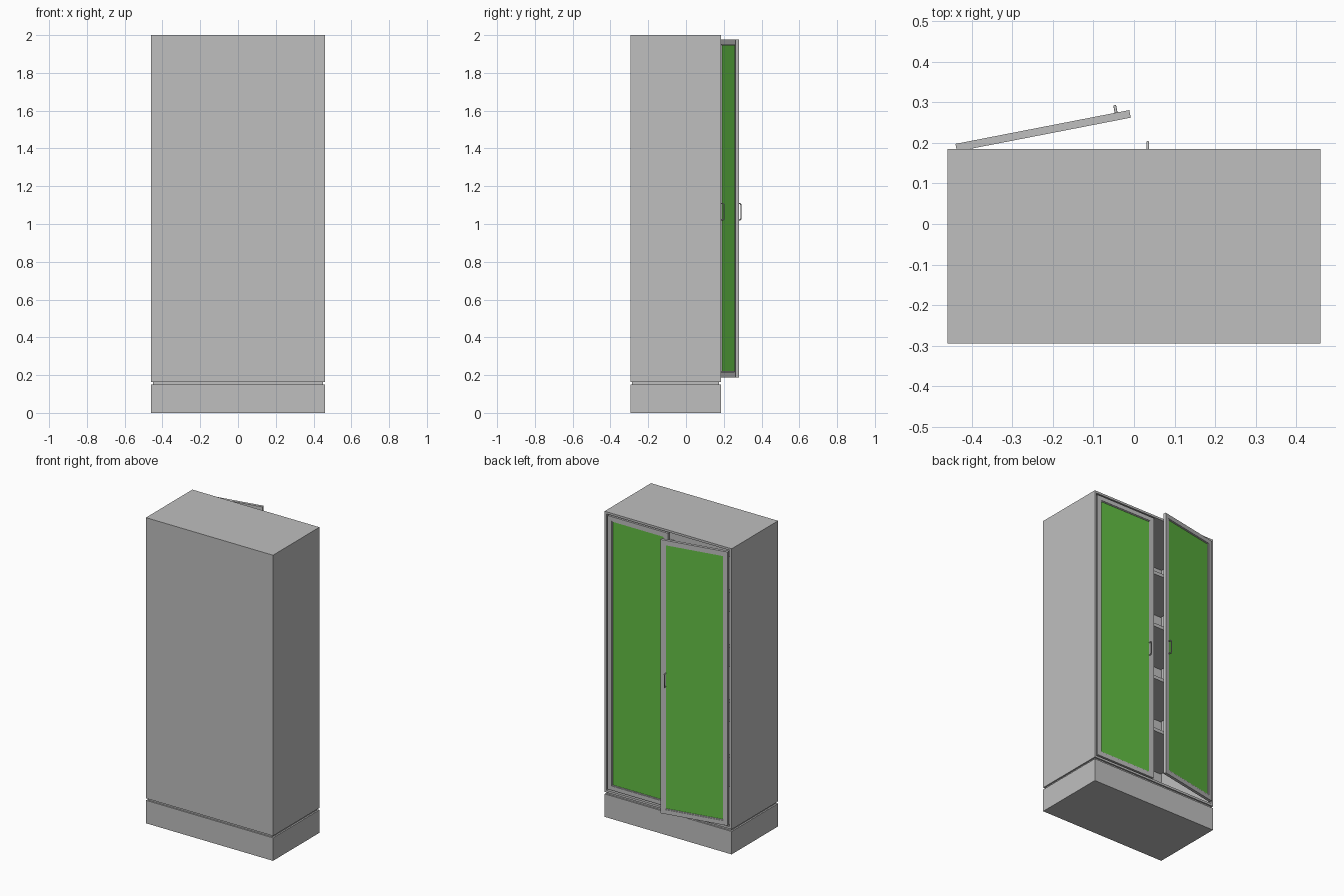
import bpy
import bmesh
from math import radians
from mathutils import Matrix, Vector

cube = bpy.data.objects.get("Cube")
if cube:
    bpy.data.objects.remove(cube, do_unlink=True)


def make_material(name, color):
    mat = bpy.data.materials.new(name)
    mat.use_nodes = True
    mat.diffuse_color = (*color, 1)
    mat.node_tree.nodes["Principled BSDF"].inputs["Base Color"].default_value = (*color, 1)
    return mat


grey = make_material("grey", (0.52, 0.52, 0.52))
green = make_material("green", (0.125, 0.52, 0.058))


def box_mesh(lo, hi):
    lo, hi = Vector(lo), Vector(hi)
    bm = bmesh.new()
    bmesh.ops.create_cube(bm, size=1, matrix=Matrix.Translation((lo + hi) / 2)
                          @ Matrix.Diagonal((*(hi - lo), 1)))
    return bm


def add_object(name, bm, *mats):
    bm.normal_update()
    mesh = bpy.data.meshes.new(name)
    bm.to_mesh(mesh)
    bm.free()
    for mat in mats:
        mesh.materials.append(mat)
    obj = bpy.data.objects.new(name, mesh)
    bpy.context.collection.objects.link(obj)
    return obj


W, BACK, OPEN = 0.46, -0.295, 0.185
WALL = 0.02

# Plinth and the recessed strip above it
add_object("plinth", box_mesh((-W, BACK, 0), (W, OPEN, 0.15)), grey)
add_object("shadow_strip", box_mesh((-W + 0.01, BACK + 0.01, 0.15), (W - 0.01, OPEN - 0.01, 0.165)), grey)

# Hollow carcass, open on the door side
bm = box_mesh((-W, BACK, 0.163), (W, OPEN, 2))
bm.normal_update()
mouth = [f for f in bm.faces if f.normal.y > 0.9]
bmesh.ops.inset_individual(bm, faces=mouth, thickness=WALL)
inner = bmesh.ops.extrude_discrete_faces(bm, faces=mouth)["faces"]
bmesh.ops.translate(bm, verts=inner[0].verts, vec=(0, BACK + WALL - OPEN, 0))
add_object("carcass", bm, grey)

# Shelves
for i in range(4):
    z = 0.58 + 0.36 * i
    add_object(f"shelf_{i + 1}", box_mesh((-W + WALL, BACK + WALL, z), (W - WALL, 0.10, z + 0.022)), grey)

DOOR_W, DOOR_T = 0.437, 0.019
DOOR_LOW, DOOR_TOP = 0.187, 1.978


def add_door(side, sign, hinge, angle):
    """Framed door reaching from its hinge, with a handle near the free edge."""
    place = Matrix.Translation(hinge) @ Matrix.Rotation(radians(angle), 4, "Z")
    xs = sorted((0, sign * DOOR_W))
    bm = box_mesh((xs[0], 0, DOOR_LOW), (xs[1], DOOR_T, DOOR_TOP))
    bm.normal_update()
    panels = [f for f in bm.faces if abs(f.normal.y) > 0.9]
    # Frame, stepped bead, then recessed panel on both sides
    for thickness, depth in ((0.04, 0), (0.0005, -0.003), (0.007, 0), (0.0005, -0.003)):
        bmesh.ops.inset_individual(bm, faces=panels, thickness=thickness, depth=depth)
        bm.normal_update()
    for f in panels:
        f.material_index = 1
    door = add_object(f"{side}_door", bm, grey, green)
    door.matrix_world = place

    # Bent bar handle
    curve = bpy.data.curves.new(f"{side}_handle", "CURVE")
    curve.dimensions = "3D"
    curve.bevel_depth = 0.0035
    curve.bevel_resolution = 2
    curve.use_fill_caps = True
    x, y = sign * (DOOR_W - 0.033), DOOR_T
    path = [(y - 0.002, 1.022), (y + 0.012, 1.022), (y + 0.0165, 1.028),
            (y + 0.0165, 1.102), (y + 0.012, 1.108), (y - 0.002, 1.108)]
    spline = curve.splines.new("POLY")
    spline.points.add(len(path) - 1)
    for point, (py, pz) in zip(spline.points, path):
        point.co = (x, py, pz, 1)
    curve.materials.append(grey)
    handle = bpy.data.objects.new(f"{side}_handle", curve)
    bpy.context.collection.objects.link(handle)
    handle.matrix_world = place


# Closed door sits flush in the mouth, the other stands ajar
add_door("left", -1, (0.438, OPEN - DOOR_T, 0), 0)
add_door("right", 1, (-0.437, 0.179, 0), 11)
